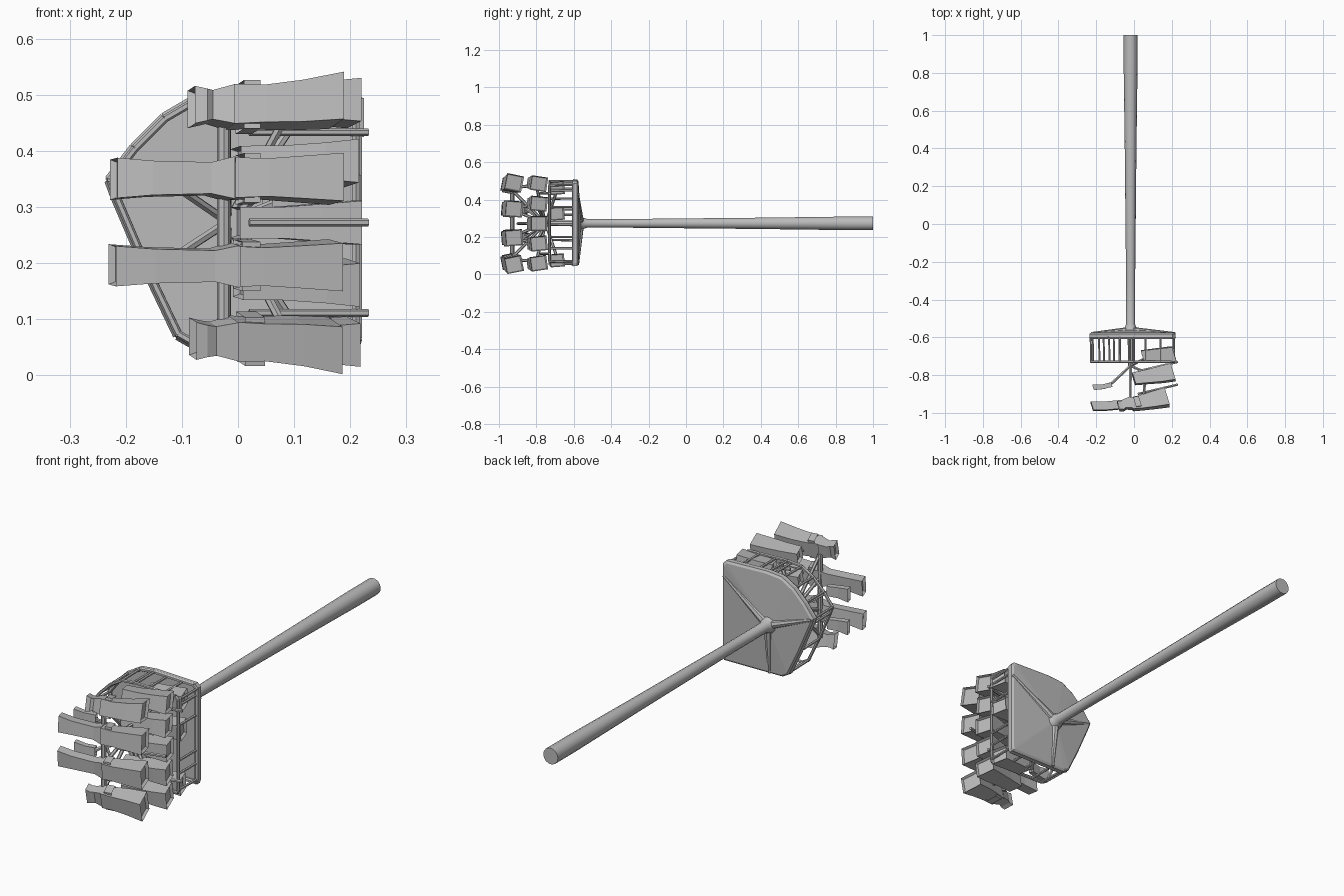
import bpy, bmesh, math, random
from mathutils import Vector, Matrix

random.seed(4)
cube = bpy.data.objects.get("Cube")
if cube:
    bpy.data.objects.remove(cube)

grey = bpy.data.materials.new("plain_grey")
grey.use_nodes = True
grey.diffuse_color = (0.5, 0.5, 0.5, 1)
grey.node_tree.nodes["Principled BSDF"].inputs["Base Color"].default_value = (0.5, 0.5, 0.5, 1)


def finish(name, bm, smooth=False):
    bmesh.ops.recalc_face_normals(bm, faces=bm.faces)
    me = bpy.data.meshes.new(name)
    bm.to_mesh(me)
    bm.free()
    me.materials.append(grey)
    ob = bpy.data.objects.new(name, me)
    bpy.context.collection.objects.link(ob)
    if smooth:
        bpy.ops.object.select_all(action='DESELECT')
        ob.select_set(True)
        bpy.context.view_layer.objects.active = ob
        bpy.ops.object.shade_smooth_by_angle(angle=math.radians(40))
    return ob


def loft(bm, rings):
    """Skin a row of equal rings and cap both ends; returns the caps."""
    rows = [[bm.verts.new(p) for p in ring] for ring in rings]
    n = len(rows[0])
    for a, b in zip(rows, rows[1:]):
        for i in range(n):
            j = (i + 1) % n
            bm.faces.new((a[i], a[j], b[j], b[i]))
    return bm.faces.new(rows[0]), bm.faces.new(rows[-1])


def rod(bm, a, b, r1, r2=None, sides=6):
    a, b = Vector(a), Vector(b)
    rot = (b - a).to_track_quat('Z', 'Y').to_matrix().to_4x4()
    bmesh.ops.create_cone(bm, cap_ends=True, segments=sides, radius1=r1, radius2=r2 or r1,
                          depth=(b - a).length, matrix=Matrix.Translation((a + b) / 2) @ rot)


def rods(name, pairs, r):
    bm = bmesh.new()
    for a, b in pairs:
        rod(bm, a, b, r)
    return finish(name, bm)


CX, CZ = -0.018, 0.273

# Handle with a flared socket where it meets the plate
bm = bmesh.new()
profile = [(-0.575, 0.05), (-0.56, 0.035), (-0.53, 0.024), (-0.3, 0.024), (0.4, 0.031), (0.85, 0.037), (1.0, 0.037)]
loft(bm, [[(CX + r * math.cos(k * math.tau / 14), y, CZ + r * math.sin(k * math.tau / 14))
           for k in range(14)] for y, r in profile])
finish("handle", bm, True)

# Backing plate: flat on one side, pointed on the other
outline = [(0.215, 0.045), (0.22, 0.06), (0.22, 0.485), (0.205, 0.5), (0.0, 0.507), (-0.075, 0.5),
           (-0.135, 0.465), (-0.19, 0.41), (-0.236, 0.35), (-0.225, 0.32), (-0.165, 0.18), (-0.11, 0.065), (-0.08, 0.048)]


def ring(y, s):
    return [(CX + (x - CX) * s, y, CZ + (z - CZ) * s) for x, z in outline]


bm = bmesh.new()
loft(bm, [ring(-0.588, 0.95), ring(-0.602, 0.965), ring(-0.602, 1), ring(-0.582, 1), ring(-0.575, 0.96), ring(-0.562, 0.15)])
finish("backing_plate", bm)

# Three raised ribs on the back of the plate
bm = bmesh.new()
for x, z in ((0.215, 0.43), (-0.225, 0.345), (-0.015, 0.05)):
    rod(bm, (CX, -0.564, CZ), (x, -0.58, z), 0.02, 0.008, 8)
finish("back_ribs", bm, True)

# Open cage on the front of the plate
inner = ring(-0.73, 0.96)
base = ring(-0.6, 0.97)
loop = list(zip(inner, inner[1:] + inner[:1]))
rods("cage_front_hoop", loop, 0.007)
rods("cage_rear_hoop", list(zip(base, base[1:] + base[:1])), 0.009)
posts = [(b, i) for k, (b, i) in enumerate(zip(base, inner)) if k not in (0, 3)]
for x in (-0.02, 0.06, 0.14):
    for z in (0.055, 0.492):
        posts.append(((x, -0.6, z), (x, -0.73, z)))
for z in (0.14, 0.2, 0.36, 0.45):
    posts.append(((0.21, -0.6, z), (0.21, -0.73, z)))
rods("cage_posts", posts, 0.006)


# Flared boxes: stations are (x, y, half depth, half height, z shift)
def flared_box(name, z, stations, tilt=0.0):
    bm = bmesh.new()
    rings = []
    for x, y, d, h, dz in stations:
        sk = random.uniform(-0.006, 0.006)
        corners = [(-d, -h), (d, -h), (d, h), (-d, h)]
        c, s = math.cos(tilt), math.sin(tilt)
        rings.append([(x + u * -0.3 + sk, y + u * c - v * s, z + dz + u * s + v * c) for u, v in corners])
    caps = loft(bm, rings)
    bmesh.ops.recalc_face_normals(bm, faces=bm.faces)
    bmesh.ops.inset_individual(bm, faces=list(caps), thickness=0.007, depth=-0.012)
    return finish(name, bm)


# Front row of bow-tie shaped boxes
for name, z, tip, h, dz, tilt in (("front_box_top", 0.478, -0.08, 0.034, 0.012, -0.2),
                                  ("front_box_upper", 0.35, -0.222, 0.036, 0.0, -0.08),
                                  ("front_box_lower", 0.196, -0.222, 0.036, 0.0, 0.08),
                                  ("front_box_bottom", 0.065, -0.08, 0.034, -0.012, 0.2)):
    flared_box(name + "_right", z, [(tip, -0.965, 0.022, h, 0), (tip * 0.7, -0.965, 0.022, h * 0.85, 0),
                                    (-0.05, -0.955, 0.022, h * 0.78, 0), (-0.01, -0.95, 0.03, h * 1.05, 0)], tilt)
    flared_box(name + "_left", z, [(-0.01, -0.955, 0.03, 0.036, 0), (0.04, -0.947, 0.034, 0.034, 0),
                                   (0.1, -0.933, 0.04, 0.038, dz * 0.3), (0.172, -0.918, 0.045, 0.043, dz)], tilt)
    flared_box(name + "_knuckle", z, [(0.0, -0.95, 0.026, 0.044, 0), (0.036, -0.945, 0.026, 0.044, 0)], tilt)

# Second row, fanned over five levels
for k, (z, tilt) in enumerate(((0.485, -0.15), (0.378, -0.1), (0.272, 0), (0.165, 0.1), (0.06, 0.15))):
    flared_box("middle_box_%d" % (k + 1), z,
               [(0.0, -0.82, 0.03, 0.028, 0), (0.07, -0.81, 0.034, 0.028, 0),
                (0.14, -0.798, 0.04, 0.033, 0), (0.208, -0.785, 0.043, 0.039, 0)], tilt)

# Short plates behind the front row on the pointed side
for name, z in (("side_plate_upper", 0.35), ("side_plate_lower", 0.2)):
    flared_box(name, z, [(-0.215, -0.865, 0.014, 0.03, 0), (-0.17, -0.862, 0.012, 0.024, 0),
                         (-0.115, -0.85, 0.012, 0.022, 0)])

# Rear row, inside the cage
for name, z in (("rear_box_top", 0.462), ("rear_box_middle", 0.325), ("rear_box_bottom", 0.075)):
    flared_box(name, z, [(0.05, -0.7, 0.03, 0.026, 0), (0.12, -0.695, 0.034, 0.028, 0),
                         (0.21, -0.687, 0.037, 0.035, 0)], 0.08)

# Central stem and the struts that branch out to the boxes
bm = bmesh.new()
rod(bm, (CX, -0.59, CZ), (CX, -0.76, CZ), 0.016, 0.013, 8)
rod(bm, (-0.025, -0.93, 0.08), (-0.025, -0.93, 0.46), 0.012, 0.012, 8)
finish("central_stem", bm, True)

hub = (CX, -0.75, CZ)
struts = [(hub, (-0.02, -0.94, z)) for z in (0.08, 0.2, 0.35, 0.46)]
struts += [(hub, (0.09, -0.8, z)) for z in (0.07, 0.17, 0.37, 0.47)]
struts += [(hub, (-0.13, -0.855, z)) for z in (0.2, 0.35)]
struts += [(hub, (0.1, -0.69, z)) for z in (0.09, 0.32, 0.45)]
struts += [((0.06, -0.8, z), (0.05, -0.93, w)) for z, w in ((0.48, 0.46), (0.37, 0.36), (0.17, 0.19), (0.07, 0.08))]
rods("branch_struts", struts, 0.008)

# Thin pins that stick out past the boxes
pins = [((0.02, y, z), (0.232, y + 0.05, z)) for y, z in ((-0.78, 0.433), (-0.9, 0.272), (-0.78, 0.111))]
rods("side_pins", pins, 0.007)
